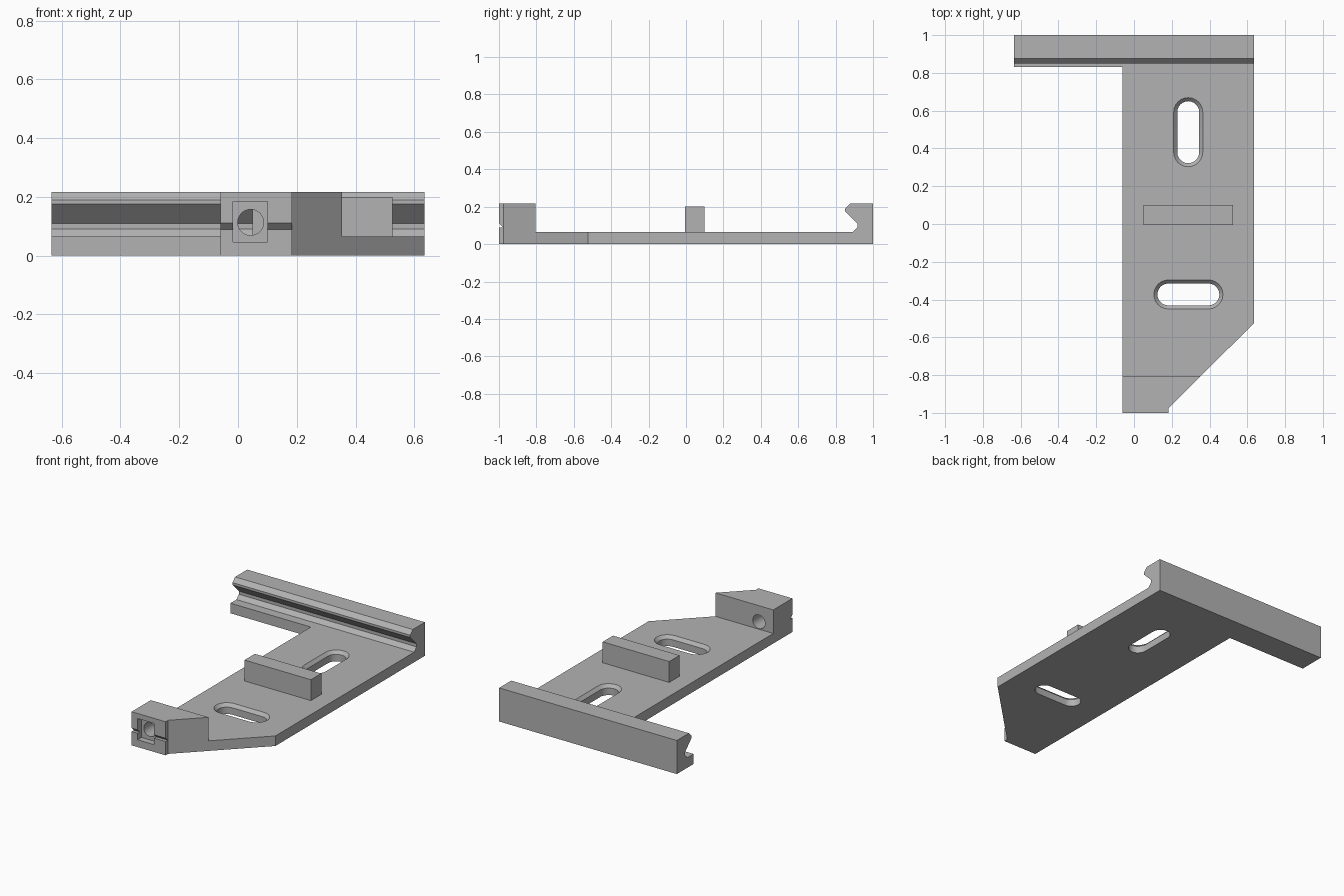
import bpy, bmesh, math
from mathutils import Vector

if "Cube" in bpy.data.objects:
    bpy.data.objects.remove(bpy.data.objects["Cube"])

gray = bpy.data.materials.new("plain gray")
gray.diffuse_color = (0.45, 0.45, 0.45, 1)
gray.use_nodes = True
gray.node_tree.nodes["Principled BSDF"].inputs["Base Color"].default_value = gray.diffuse_color


def make_object(name, bm):
    bmesh.ops.recalc_face_normals(bm, faces=bm.faces)
    mesh = bpy.data.meshes.new(name)
    bm.to_mesh(mesh)
    bm.free()
    mesh.materials.append(gray)
    obj = bpy.data.objects.new(name, mesh)
    bpy.context.collection.objects.link(obj)
    return obj


def loft(name, loops):
    """Closed solid through matching point loops."""
    bm = bmesh.new()
    rings = [[bm.verts.new(p) for p in loop] for loop in loops]
    for a, b in zip(rings, rings[1:]):
        for i in range(len(a)):
            j = (i + 1) % len(a)
            bm.faces.new((a[i], a[j], b[j], b[i]))
    bm.faces.new(rings[0])
    bm.faces.new(rings[-1])
    return make_object(name, bm)


def prism_z(name, pts, z0, z1):
    return loft(name, [[(x, y, z) for x, y in pts] for z in (z0, z1)])


def prism_x(name, pts, x0, x1):
    return loft(name, [[(x, y, z) for y, z in pts] for x in (x0, x1)])


def box(name, x0, x1, y0, y1, z0, z1):
    return prism_z(name, [(x0, y0), (x1, y0), (x1, y1), (x0, y1)], z0, z1)


def slot_cutter(name, cx, cy, half, along_y):
    """Rounded slot with a countersunk upper rim."""
    def ring(r, z):
        pts = []
        for k in range(26):
            a = math.pi * (k if k < 13 else k - 1) / 12 - math.pi / 2
            x = r * math.cos(a) + (half if k < 13 else -half)
            y = r * math.sin(a)
            pts.append((cx - y, cy + x, z) if along_y else (cx + x, cy + y, z))
        return pts
    return loft(name, [ring(0.058, -0.05), ring(0.058, 0.045),
                       ring(0.077, 0.065), ring(0.077, 0.09)])


def combine(target, tool, operation):
    mod = target.modifiers.new("combine", 'BOOLEAN')
    mod.operation = operation
    mod.solver = 'EXACT'
    mod.object = tool
    bpy.context.view_layer.objects.active = target
    bpy.ops.object.modifier_apply(modifier=mod.name)
    bpy.data.objects.remove(tool, do_unlink=True)


# Base plate with one slanted corner
body = prism_z("bracket_body", [(-0.06, -1), (0.183, -1), (0.183, -0.975), (0.635, -0.525),
                                (0.635, 0.86), (-0.06, 0.86)], 0, 0.065)

# Raised end block following the slanted corner
block = prism_z("end_block", [(-0.06, -1), (0.183, -1), (0.183, -0.975), (0.354, -0.805),
                              (-0.06, -0.805)], 0, 0.217)

# Hooked rail across the back
rail = prism_x("hooked_rail", [(1, 0), (1, 0.217), (0.877, 0.217), (0.851, 0.19),
                               (0.851, 0.175), (0.916, 0.11), (0.916, 0.09),
                               (0.891, 0.065), (0.83, 0.065), (0.83, 0)], -0.635, 0.635)

# Upright stop bar in the middle
bar = box("stop_bar", 0.05, 0.525, -0.005, 0.1, 0.03, 0.2)
for part in (block, rail, bar):
    combine(body, part, 'UNION')

# Countersunk slots
combine(body, slot_cutter("rear_slot", 0.287, 0.486, 0.106, True), 'DIFFERENCE')
combine(body, slot_cutter("front_slot", 0.288, -0.373, 0.106, False), 'DIFFERENCE')

# Undercut groove, square recess and round hole in the end block
combine(body, prism_x("groove", [(-1.02, 0.089), (-0.978, 0.089), (-1, 0.111), (-1.02, 0.131)],
                      -0.1, 0.25), 'DIFFERENCE')
combine(body, box("recess", -0.017, 0.101, -1.05, -0.96, 0.047, 0.184), 'DIFFERENCE')
circle = [(0.043 + 0.044 * math.cos(i * math.tau / 32), 0.113 + 0.044 * math.sin(i * math.tau / 32))
          for i in range(32)]
combine(body, loft("hole", [[(x, y, z) for x, z in circle] for y in (-1.1, -0.7)]), 'DIFFERENCE')

bpy.ops.object.select_all(action='DESELECT')
body.select_set(True)
bpy.context.view_layer.objects.active = body
bpy.ops.object.shade_smooth_by_angle(angle=math.radians(30))
